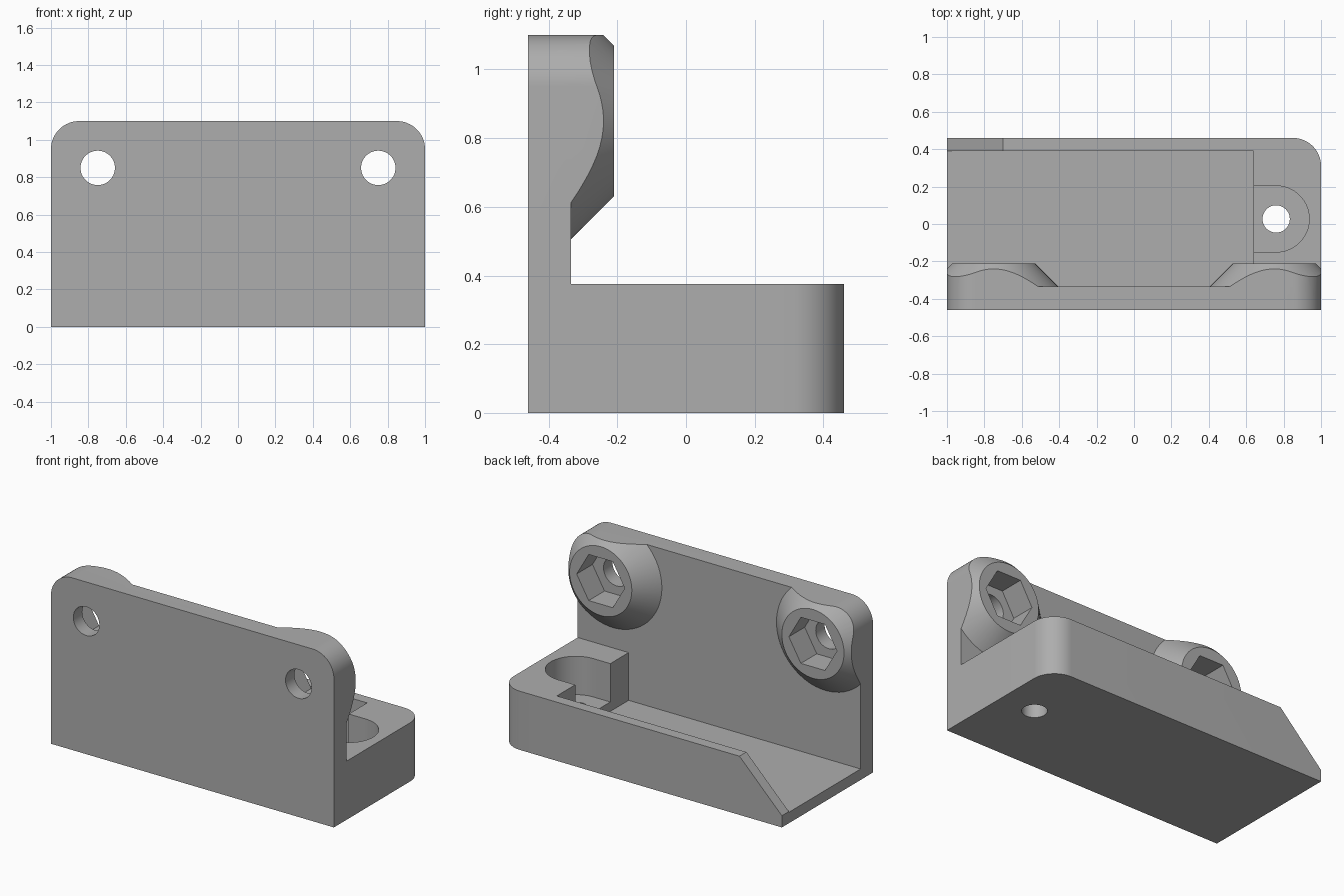
import bpy, bmesh
from math import cos, sin, pi, radians

cube = bpy.data.objects.get("Cube")
if cube:
    bpy.data.objects.remove(cube, do_unlink=True)

grey = bpy.data.materials.new("plain_grey")
grey.use_nodes = True
grey.diffuse_color = (0.42, 0.42, 0.42, 1)
grey.node_tree.nodes["Principled BSDF"].inputs["Base Color"].default_value = grey.diffuse_color

FRONT, BACK = -0.46, 0.46      # outer faces in y
PLATE, BOSS = -0.335, -0.21    # rear faces of the plate and of the bosses
TOP, WALL, FLOOR = 1.10, 0.375, 0.07
CORNER = 0.15


def arc(cx, cy, r, start, end, n):
    """Points on an arc, angles in degrees."""
    steps = [radians(start + (end - start) * i / n) for i in range(n + 1)]
    return [(cx + r * cos(a), cy + r * sin(a)) for a in steps]


def circle(cx, cy, r, n=64):
    return arc(cx, cy, r, 0, 360, n)[:-1]


def loft(name, lower, upper, axis, a, b):
    """Solid between two matching outlines at a and b along the y or z axis."""
    bm = bmesh.new()

    def ring(points, w):
        return [bm.verts.new((u, v, w) if axis == "z" else (u, w, v)) for u, v in points]
    r1, r2 = ring(lower, a), ring(upper, b)
    bm.faces.new(r1)
    bm.faces.new(r2)
    n = len(r1)
    for i in range(n):
        j = (i + 1) % n
        bm.faces.new((r1[i], r1[j], r2[j], r2[i]))
    bmesh.ops.recalc_face_normals(bm, faces=bm.faces)
    mesh = bpy.data.meshes.new(name)
    bm.to_mesh(mesh)
    bm.free()
    mesh.materials.append(grey)
    obj = bpy.data.objects.new(name, mesh)
    bpy.context.collection.objects.link(obj)
    return obj


def prism(name, points, axis, a, b):
    return loft(name, points, points, axis, a, b)


def box(name, x1, x2, y1, y2, z1, z2):
    return prism(name, [(x1, y1), (x2, y1), (x2, y2), (x1, y2)], "z", z1, z2)


def combine(target, tool, operation):
    """Apply a boolean and discard the tool."""
    mod = target.modifiers.new(operation, "BOOLEAN")
    mod.object, mod.operation, mod.solver = tool, operation, "EXACT"
    bpy.context.view_layer.objects.active = target
    bpy.ops.object.modifier_apply(modifier=mod.name)
    bpy.data.objects.remove(tool, do_unlink=True)


# Upright plate with rounded top corners
plate_outline = ([(-1, 0), (1, 0)]
                 + arc(1 - CORNER, TOP - CORNER, CORNER, 0, 90, 16)
                 + arc(-1 + CORNER, TOP - CORNER, CORNER, 90, 180, 16))
bracket = prism("mounting_bracket", plate_outline, "y", FRONT, PLATE)

# Tray with one rounded back corner
tray_outline = ([(-1, FRONT), (1, FRONT)]
                + arc(1 - CORNER, BACK - CORNER, CORNER, 0, 90, 16) + [(-1, BACK)])
tray = prism("tray", tray_outline, "z", 0, WALL)
combine(tray, box("pocket", -1.2, 0.64, PLATE, 0.39, FLOOR, 1), "DIFFERENCE")

# Sloped end of the back wall
slope = prism("slope", [(-0.6, 0.475), (-1.1, -0.025), (-1.1, 0.475)], "y", 0.3, 0.6)
combine(tray, slope, "DIFFERENCE")

# Round-ended screw recess and its hole
sx, sy, sr = 0.76, 0.027, 0.177
recess = [(0.5, sy - sr)] + arc(sx, sy, sr, -90, 90, 32) + [(0.5, sy + sr)]
combine(tray, prism("recess", recess, "z", 0.13, 1), "DIFFERENCE")
combine(tray, prism("screw_hole", circle(sx, sy, 0.073), "z", -0.1, 1), "DIFFERENCE")
combine(bracket, tray, "UNION")

# Conical bosses trimmed to the plate outline, with hexagonal nut pockets
for x in (-0.75, 0.75):
    z, sink = 0.85, 0.04
    boss = loft("boss", circle(x, z, 0.345 + sink), circle(x, z, 0.22), "y", PLATE - sink, BOSS)
    combine(boss, prism("trim", plate_outline, "y", -1, 1), "INTERSECT")
    combine(bracket, boss, "UNION")
    combine(bracket, prism("nut_pocket", circle(x, z, 0.17, 6), "y", -0.37, 0), "DIFFERENCE")
    combine(bracket, prism("bolt_hole", circle(x, z, 0.092), "y", -1, 0), "DIFFERENCE")

# Smooth the round surfaces, keep the edges crisp
bpy.ops.object.select_all(action="DESELECT")
bracket.select_set(True)
bpy.context.view_layer.objects.active = bracket
bpy.ops.object.shade_smooth_by_angle(angle=radians(25))
